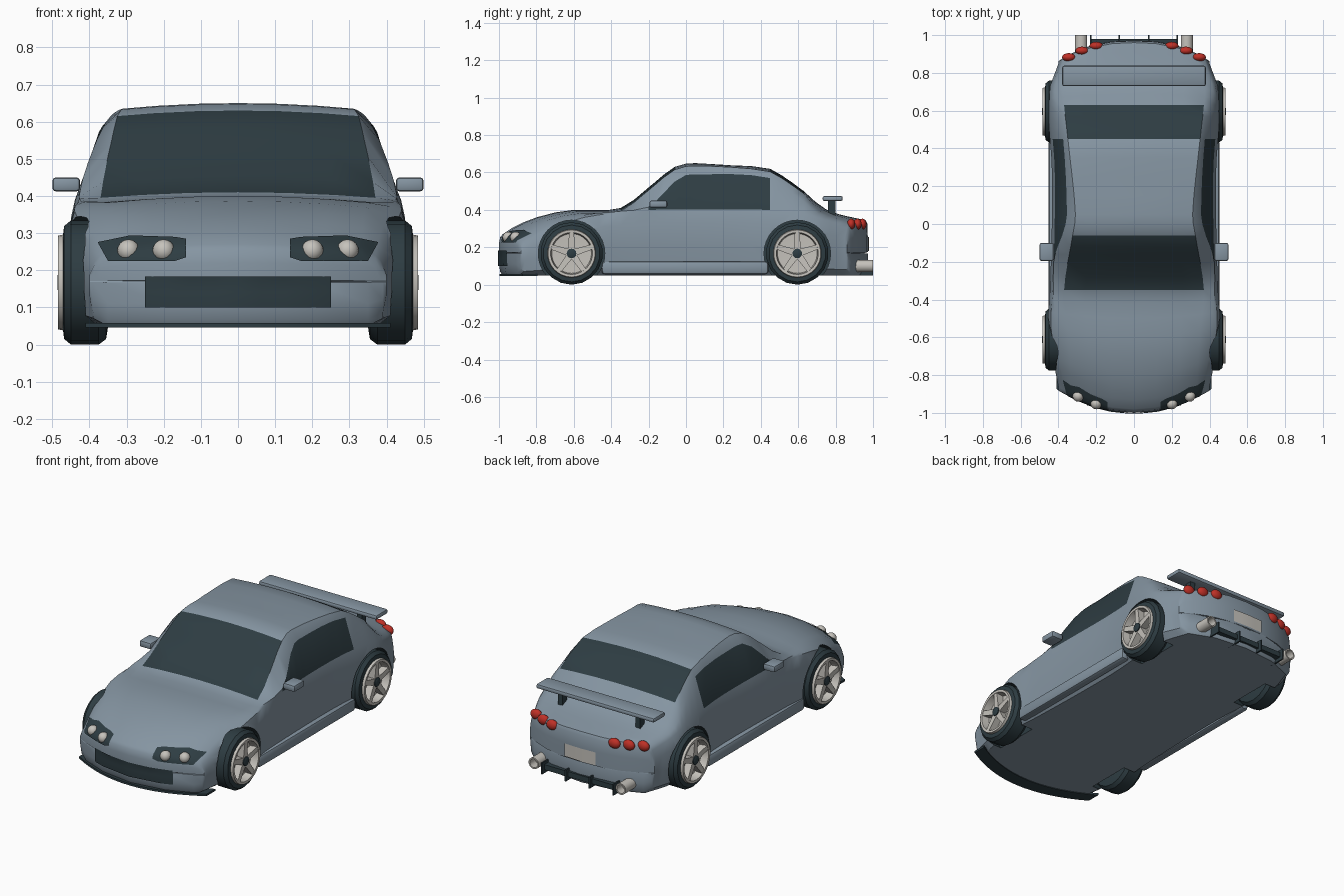
import bpy, bmesh, math
from mathutils import Vector, Matrix
from mathutils.bvhtree import BVHTree

if "Cube" in bpy.data.objects:
    bpy.data.objects.remove(bpy.data.objects["Cube"])


def material(name, rgb):
    m = bpy.data.materials.new(name)
    m.diffuse_color = (*rgb, 1)
    m.use_nodes = True
    m.node_tree.nodes["Principled BSDF"].inputs["Base Color"].default_value = m.diffuse_color
    return m


PAINT = material("blue_grey_paint", (0.235, 0.30, 0.36))
DARK = material("dark_glass_and_rubber", (0.027, 0.046, 0.055))
SILVER = material("pale_silver", (0.56, 0.54, 0.50))
RED = material("lamp_red", (0.52, 0.03, 0.02))


def finish(name, bm, mats, angle=35):
    bmesh.ops.remove_doubles(bm, verts=bm.verts, dist=1e-5)
    bmesh.ops.recalc_face_normals(bm, faces=bm.faces)
    me = bpy.data.meshes.new(name)
    bm.to_mesh(me)
    bm.free()
    for m in mats:
        me.materials.append(m)
    ob = bpy.data.objects.new(name, me)
    bpy.context.collection.objects.link(ob)
    smooth(ob, angle)
    return ob


def smooth(ob, angle):
    bpy.ops.object.select_all(action='DESELECT')
    ob.select_set(True)
    bpy.context.view_layer.objects.active = ob
    bpy.ops.object.shade_smooth_by_angle(angle=math.radians(angle))


def box(name, lo, hi, mat, bevel=0.0):
    bm = bmesh.new()
    lo, hi = Vector(lo), Vector(hi)
    bmesh.ops.create_cube(bm, size=1, matrix=Matrix.Translation((lo + hi) / 2) @ Matrix.Diagonal((*(hi - lo), 1)))
    if bevel:
        bmesh.ops.bevel(bm, geom=bm.edges[:], offset=bevel, segments=2, affect='EDGES', profile=0.5)
    return finish(name, bm, [mat])


def ball(name, centre, size, mat):
    bm = bmesh.new()
    bmesh.ops.create_uvsphere(bm, u_segments=16, v_segments=10, radius=1,
                              matrix=Matrix.Translation(centre) @ Matrix.Diagonal((*size, 1)))
    return finish(name, bm, [mat], 60)


def lathe(bm, profile, segs, place):
    """Spin (x, radius) points round the x axis, then move by a matrix."""
    rings = [[bm.verts.new(place @ Vector((x, r * math.sin(2 * math.pi * k / segs), r * math.cos(2 * math.pi * k / segs))))
              for k in range(segs)] for x, r in profile]
    for a, b in zip(rings, rings[1:]):
        for k in range(segs):
            n = (k + 1) % segs
            bm.faces.new((a[k], a[n], b[n], b[k]))


def curve(pts, y):
    """Smooth value at y through (y, value) points."""
    y = min(max(y, pts[0][0]), pts[-1][0])
    n = len(pts)
    slope = lambda i: ((pts[min(i + 1, n - 1)][1] - pts[max(i - 1, 0)][1]) /
                       (pts[min(i + 1, n - 1)][0] - pts[max(i - 1, 0)][0]))
    i = next(k for k in range(n - 1) if y <= pts[k + 1][0])
    (y0, v0), (y1, v1) = pts[i], pts[i + 1]
    h = y1 - y0
    t = (y - y0) / h
    return ((2 * t**3 - 3 * t**2 + 1) * v0 + (t**3 - 2 * t**2 + t) * h * slope(i)
            + (3 * t**2 - 2 * t**3) * v1 + (t**3 - t**2) * h * slope(i + 1))


# Body profiles along the length: half widths and heights
WIDTH = [(-.98, .40), (-.87, .42), (-.6, .455), (-.35, .445), (0, .435), (.3, .435), (.6, .455), (.8, .445), (.96, .40)]
BELT_Z = [(-.98, .225), (-.85, .29), (-.6, .36), (-.35, .385), (-.2, .40), (.45, .40), (.6, .385), (.8, .345), (.96, .30)]
WIN_X = [(-.98, .37), (-.6, .41), (-.2, .425), (-.03, .37), (.05, .355), (.45, .375), (.6, .405), (.75, .42), (.96, .375)]
WIN_Z = [(-.98, .24), (-.85, .305), (-.6, .372), (-.35, .393), (-.2, .415), (-.12, .49), (-.03, .575), (.05, .59),
         (.45, .57), (.6, .465), (.75, .38), (.96, .32)]
EDGE_X = [(-.98, .33), (-.6, .35), (-.35, .37), (-.06, .325), (.05, .31), (.45, .35), (.63, .37), (.75, .375), (.96, .335)]
EDGE_Z = [(-.98, .255), (-.8, .345), (-.6, .382), (-.35, .395), (-.2, .505), (-.06, .615), (.05, .635), (.4, .615),
          (.47, .595), (.63, .487), (.75, .393), (.96, .33)]
TOP_Z = [(-.98, .27), (-.9, .32), (-.75, .375), (-.6, .40), (-.35, .41), (-.2, .52), (-.06, .63), (.05, .65), (.2, .64),
         (.4, .63), (.47, .61), (.63, .50), (.72, .42), (.8, .382), (.96, .345)]
STATIONS = [-.98, -.93, -.87, -.8, -.7, -.6, -.5, -.42, -.35, -.28, -.2, -.16, -.12, -.06, 0, .05, .15, .25, .35, .45,
            .51, .57, .63, .69, .75, .81, .86, .91, .96]


def bow(x, y):
    """Sweep the nose and tail back towards the corners."""
    front = min(max((-.35 - y) / .63, 0), 1)
    rear = min(max((y - .63) / .33, 0), 1)
    return y + .13 * front * (abs(x) / .42)**2 - .11 * rear * (abs(x) / .4)**2.5


def section(y, y_out, squash):
    w, belt, ex, ez, top = (curve(c, y) for c in (WIDTH, BELT_Z, EDGE_X, EDGE_Z, TOP_Z))
    zb = .05
    half = [(0, zb), (.5 * w, zb), (w - .05, zb)]
    half += [(w - d, zb + (belt - zb) * f) for d, f in ((.01, .12), (0, .45), (0, .8), (.015, 1))]
    half += [(curve(WIN_X, y), curve(WIN_Z, y))]
    half += [(ex * f, ez + (top - ez) * (1 - f * f)) for f in (1, .7, .35, 0)]
    ring = half + [(-x, z) for x, z in half[-2:0:-1]]
    return [(x, bow(x, y_out), .17 + (z - .17) * squash) for x, z in ring]


# Body shell with glass chosen by cell
loops = [(-.98, -1.0, .02), (-.98, -1.0, .5), (-.98, -.993, .85)]
loops += [(y, y, 1) for y in STATIONS] + [(.96, .969, .9), (.96, .972, .5), (.96, .972, .02)]
bm = bmesh.new()
rings = [[bm.verts.new(p) for p in section(*l)] for l in loops]
for a, b, la, lb in zip(rings, rings[1:], loops, loops[1:]):
    mid = (la[0] + lb[0]) / 2
    for j in range(22):
        f = bm.faces.new((a[j], a[(j + 1) % 22], b[(j + 1) % 22], b[j]))
        screen = 8 <= j <= 13 and (-.35 < mid < -.06 or .45 < mid < .63)
        side = j in (6, 15) and -.2 < mid < .45
        f.material_index = 1 if screen or side else 0
bm.faces.new(rings[0])
bm.faces.new(rings[-1])
body = finish("body_shell", bm, [PAINT, DARK])

# Wheel arches cut from the body
WHEELS = [(s, y) for s in (1, -1) for y in (-.612, .595)]
bm = bmesh.new()
for s, y in WHEELS:
    lathe(bm, [(.33, 0), (.33, .178), (.6, .178), (.6, 0)], 32, Matrix.Translation((0, y, .167)) @ Matrix.Diagonal((s, 1, 1, 1)))
for f in bm.faces:
    f.material_index = 1
cutter = finish("arch_cutter", bm, [PAINT, DARK])
cutter.hide_render = True
mod = body.modifiers.new("arches", 'BOOLEAN')
mod.operation, mod.solver, mod.object = 'DIFFERENCE', 'EXACT', cutter
bpy.context.view_layer.objects.active = body
bpy.ops.object.modifier_apply(modifier=mod.name)
bpy.data.objects.remove(cutter)
smooth(body, 35)

tree = BVHTree.FromPolygons([v.co[:] for v in body.data.vertices], [p.vertices[:] for p in body.data.polygons])


def surface_y(x, z, side):
    """Body surface seen from the front (side -1) or the back (side 1)."""
    hit = tree.ray_cast(Vector((x, side * 2, z)), Vector((0, -side, 0)))[0]
    return hit.y if hit else side * .9


def panel(name, low, high, side, mat, rows=4, cols=4):
    """Thin plate lying on the body between two matching (x, z) outlines."""
    bm = bmesh.new()
    lerp = lambda p, q, t: (p[0] + (q[0] - p[0]) * t, p[1] + (q[1] - p[1]) * t)
    grid = []
    for i in range((len(low) - 1) * cols + 1):
        k = min(i // cols, len(low) - 2)
        t = i / cols - k
        a, b = lerp(low[k], low[k + 1], t), lerp(high[k], high[k + 1], t)
        line = [lerp(a, b, r / rows) for r in range(rows + 1)]
        grid.append([bm.verts.new((x, surface_y(x, z, side) + side * .006, z)) for x, z in line])
    for a, b in zip(grid, grid[1:]):
        for r in range(rows):
            bm.faces.new((a[r], b[r], b[r + 1], a[r + 1]))
    ob = finish(name, bm, [mat])
    return ob


# Grille, number plate, lamps
panel("front_grille", [(-.25, .10), (0, .10), (.25, .10)], [(-.25, .183), (0, .183), (.25, .183)], -1, DARK)
panel("rear_plate", [(-.1, .18), (.1, .18)], [(-.1, .255), (.1, .255)], 1, SILVER)
for s, tag in ((1, "right"), (-1, "left")):
    panel("headlight_" + tag, [(s * .14, .235), (s * .17, .225), (s * .35, .225), (s * .375, .27)],
          [(s * .14, .285), (s * .17, .29), (s * .29, .294), (s * .377, .276)], -1, DARK)
    for x in (.2, .295):
        ball("headlamp_" + tag, (s * x, surface_y(s * x, .253, -1) + .008, .253), (.03, .03, .03), SILVER)
    for x in (.2, .275, .345):
        ball("tail_lamp_" + tag, (s * x, surface_y(s * x, .322, 1) - .004, .324), (.036, .022, .029), RED)

    # Mirrors, skirts, exhausts, spoiler posts
    x0, x1 = sorted((s * .425, s * .5))
    box("mirror_" + tag, (x0, -.195, .412), (x1, -.1, .45), PAINT, .01)
    x0, x1 = sorted((s * .40, s * .453))
    box("side_skirt_" + tag, (x0, -.45, .055), (x1, .44, .125), PAINT, .016)
    bm = bmesh.new()
    lathe(bm, [(.86, .033), (1.0, .033), (1.0, .025), (.95, .025), (.95, 0)], 14,
          Matrix.Translation((s * .28, 0, .1)) @ Matrix.Rotation(math.pi / 2, 4, 'Z'))
    finish("exhaust_" + tag, bm, [SILVER])
    box("spoiler_post_" + tag, (s * .25 - .015, .76, .36), (s * .25 + .015, .8, .45), DARK)
box("spoiler_wing", (-.38, .73, .447), (.38, .838, .474), PAINT, .01)

# Rear diffuser with fins
box("diffuser_bar", (-.23, .9, .07), (.23, .98, .1), DARK)
for x in (-.23, -.077, .077, .23):
    box("diffuser_fin", (x - .004, .9, .05), (x + .004, 1.0, .115), DARK)

# Curved front lip
bm = bmesh.new()
strip = []
for k in range(17):
    x = -.41 + .82 * k / 16
    y = -.998 + .13 * (x / .42)**2
    strip.append([bm.verts.new((x, y + dy, z)) for dy, z in ((0, .046), (0, .058), (.08, .058), (.08, .046))])
for a, b in zip(strip, strip[1:]):
    for j in range(4):
        bm.faces.new((a[j], a[(j + 1) % 4], b[(j + 1) % 4], b[j]))
bm.faces.new(strip[0])
bm.faces.new(strip[-1])
finish("front_lip", bm, [DARK])

# Wheels
for s, y in WHEELS:
    place = Matrix.Translation((0, y, .167)) @ Matrix.Diagonal((s, 1, 1, 1))
    bm = bmesh.new()
    lathe(bm, [(.35, 0), (.35, .12), (.355, .152), (.375, .167), (.45, .167), (.468, .152), (.472, .122), (.44, .118)], 18, place)
    finish("tyre", bm, [DARK])
    bm = bmesh.new()
    lathe(bm, [(.465, .13), (.485, .126), (.484, .112), (.44, .106), (.435, 0)], 30, place)
    for k in range(5):
        turn = place @ Matrix.Rotation(2 * math.pi * k / 5, 4, 'X')
        ends = [[bm.verts.new(turn @ Vector((x, d, r))) for x, d in ((.43, -w), (xo, -w), (xo, w), (.43, w))]
                for r, w, xo in ((.01, .019, .476), (.114, .013, .482))]
        for j in range(4):
            n = (j + 1) % 4
            bm.faces.new((ends[0][j], ends[0][n], ends[1][n], ends[1][j]))
    finish("wheel_rim", bm, [SILVER])
    bm = bmesh.new()
    lathe(bm, [(.44, .026), (.482, .026), (.486, .018), (.486, 0)], 12, place)
    finish("wheel_hub", bm, [DARK])
